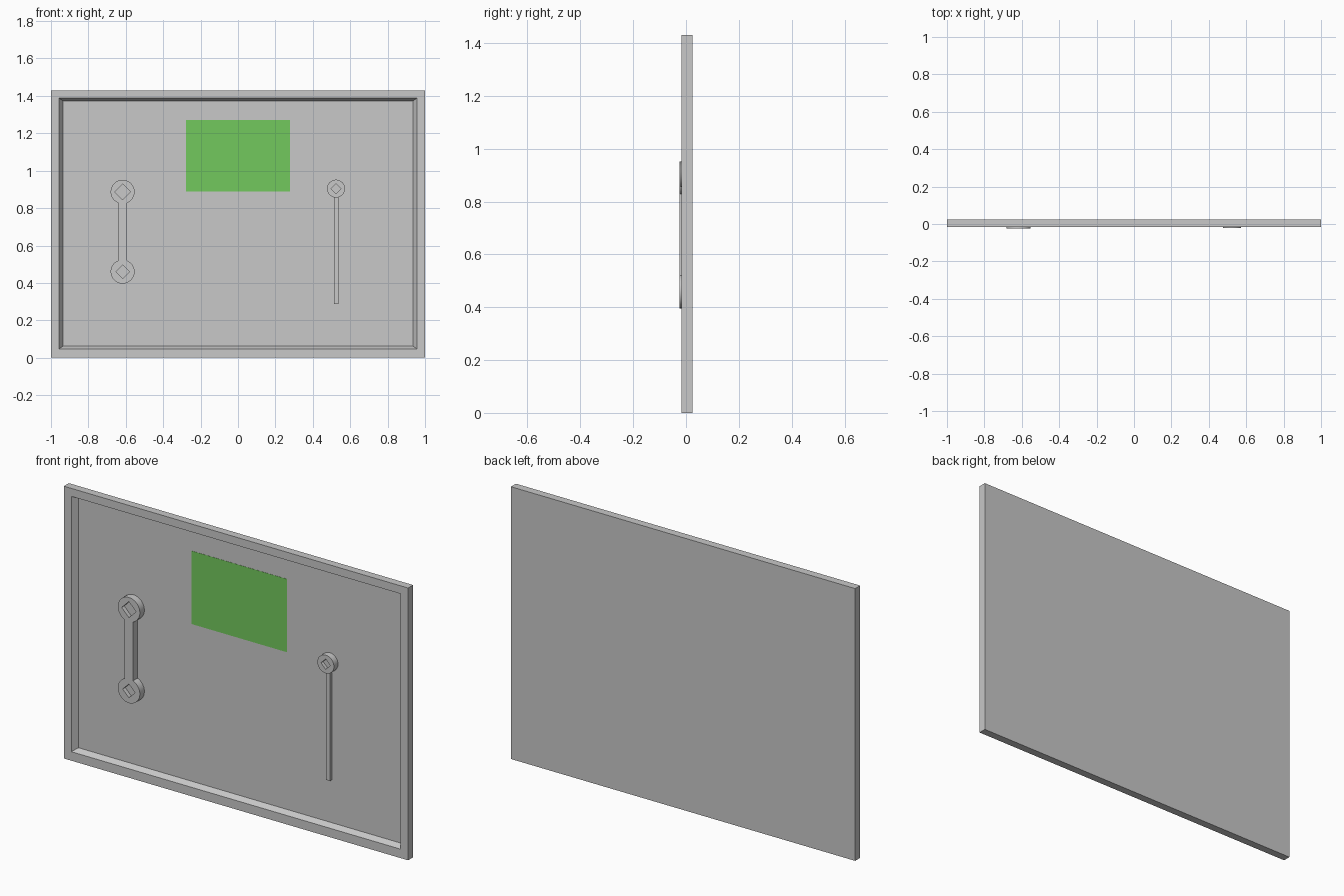
import bpy, bmesh
from math import sin, cos, asin, pi, radians

cube = bpy.data.objects.get("Cube")
if cube:
    bpy.data.objects.remove(cube)


def material(name, rgb):
    m = bpy.data.materials.new(name)
    m.use_nodes = True
    m.diffuse_color = (*rgb, 1)
    m.node_tree.nodes["Principled BSDF"].inputs["Base Color"].default_value = (*rgb, 1)
    return m


GREY = material("light_grey", (0.58, 0.58, 0.58))
GREEN = material("label_green", (0.17, 0.58, 0.11))

BACK, FRONT, PANEL = 0.0245, -0.017, 0.013
KNOB_FRONT = -0.0245


def loft(name, rings, mat=GREY):
    """Solid through rings; each ring is (list of (x, z) points, y)."""
    bm = bmesh.new()
    loops = [[bm.verts.new((x, y, z)) for x, z in pts] for pts, y in rings]
    for a, b in zip(loops, loops[1:]):
        for i in range(len(a)):
            j = (i + 1) % len(a)
            bm.faces.new((a[i], a[j], b[j], b[i]))
    bm.faces.new(loops[0])
    bm.faces.new(loops[-1])
    bmesh.ops.recalc_face_normals(bm, faces=bm.faces)
    mesh = bpy.data.meshes.new(name)
    bm.to_mesh(mesh)
    bm.free()
    mesh.materials.append(mat)
    ob = bpy.data.objects.new(name, mesh)
    bpy.context.collection.objects.link(ob)
    return ob


def rect(x0, x1, z0, z1):
    return [(x0, z0), (x1, z0), (x1, z1), (x0, z1)]


def arc(cx, cz, r, start, end, n):
    steps = [start + (end - start) * i / n for i in range(n + 1)]
    return [(cx + r * cos(a), cz + r * sin(a)) for a in steps]


def select(ob):
    bpy.ops.object.select_all(action="DESELECT")
    ob.select_set(True)
    bpy.context.view_layer.objects.active = ob


def cut_socket(ob, x, z, r):
    """Sink a diamond-shaped socket into the front of a knob."""
    diamond = arc(x, z, r, 0, 1.5 * pi, 3)
    cutter = loft("socket_cutter", [(diamond, KNOB_FRONT - 0.02), (diamond, -0.003)])
    cutter.hide_render = True
    mod = ob.modifiers.new("socket", "BOOLEAN")
    mod.operation, mod.solver, mod.object = "DIFFERENCE", "EXACT", cutter
    select(ob)
    bpy.ops.object.modifier_apply(modifier=mod.name)
    bpy.data.objects.remove(cutter)


def smooth(ob):
    select(ob)
    bpy.ops.object.shade_smooth_by_angle(angle=radians(30))


# Framed board with a sloped recess
outer = rect(-1, 1, 0, 1.43)
loft("framed_board", [
    (outer, BACK),
    (outer, FRONT),
    (rect(-0.957, 0.957, 0.047, 1.388), FRONT),
    (rect(-0.936, 0.936, 0.062, 1.373), PANEL),
])

# Green label plate
label = rect(-0.279, 0.277, 0.888, 1.272)
loft("label_plate", [(label, PANEL + 0.001), (label, PANEL - 0.001)], GREEN)

# Left-hand handle: two discs joined by a flush bar
hx, top, low, r = -0.617, 0.887, 0.46, 0.064
gap = asin(0.024 / r)
outline = (arc(hx, top, r, -pi / 2 + gap, 1.5 * pi - gap, 32)
           + arc(hx, low, r, pi / 2 + gap, 2.5 * pi - gap, 32))
handle = loft("double_handle", [(outline, PANEL + 0.002), (outline, KNOB_FRONT)])
cut_socket(handle, hx, top, 0.042)
cut_socket(handle, hx, low, 0.036)
smooth(handle)

# Right-hand handle: a knob with a thin, lower lever
kx, kz = 0.524, 0.904
disc = arc(kx, kz, 0.048, 0, 2 * pi * 31 / 32, 31)
knob = loft("lever_knob", [(disc, PANEL + 0.002), (disc, -0.021)])
cut_socket(knob, kx, kz, 0.027)
smooth(knob)
lever = rect(kx - 0.012, kx + 0.012, 0.287, kz - 0.04)
loft("lever_bar", [(lever, PANEL + 0.002), (lever, -0.002)])
